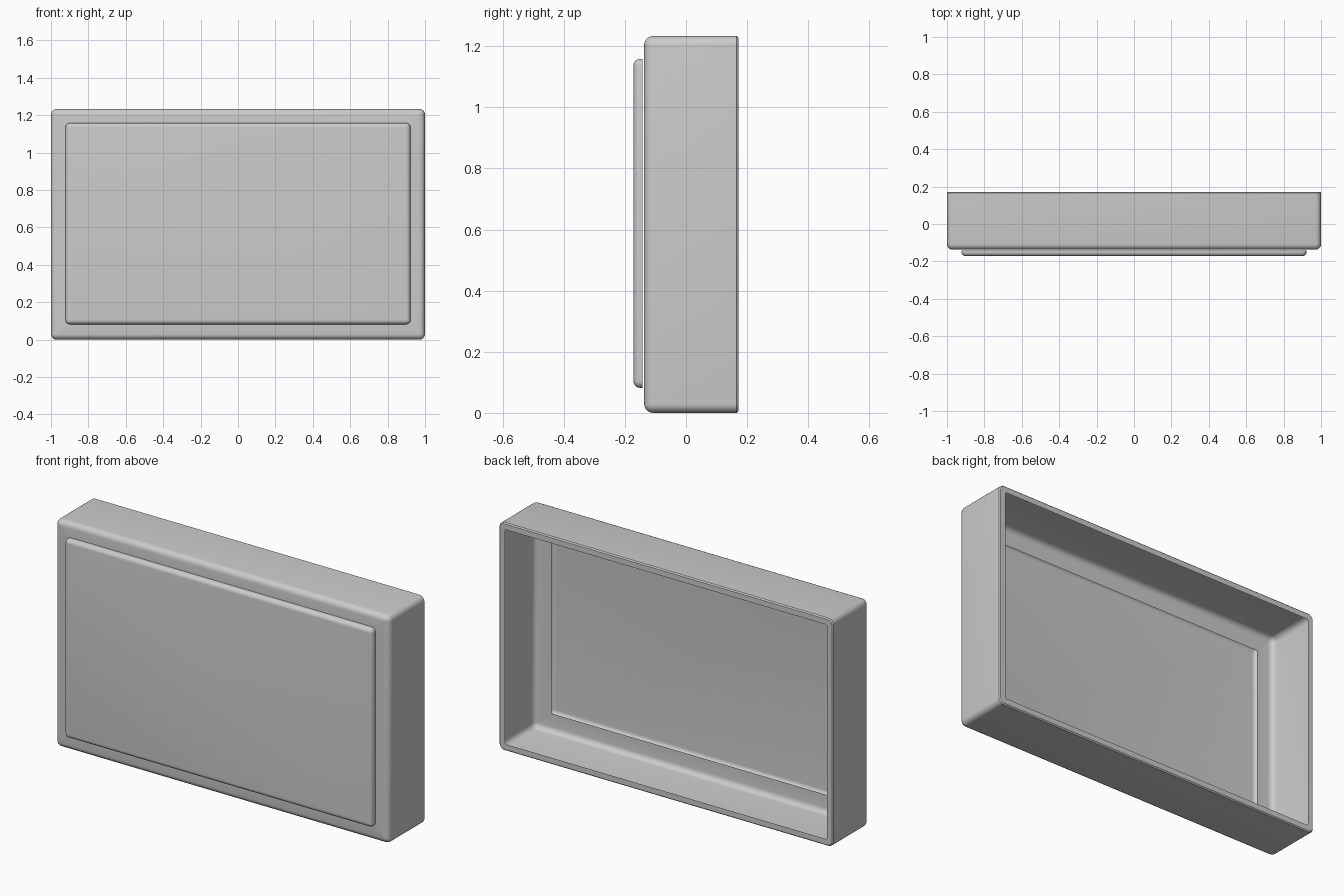
import bpy, bmesh
from math import sin, cos, pi

if "Cube" in bpy.data.objects:
    bpy.data.objects.remove(bpy.data.objects["Cube"])

SEG = 5  # corner segments


def ring(bm, hx, z0, z1, inset, y, rad):
    """One rounded-rectangle loop in the xz plane at depth y."""
    r = max(rad - inset, 0.008)
    x, lo, hi = hx - inset - r, z0 + inset + r, z1 - inset - r
    corners = [(x, hi, 0), (-x, hi, 1), (-x, lo, 2), (x, lo, 3)]
    return [bm.verts.new((cx + r * cos((q + i / SEG) * pi / 2), y,
                          cz + r * sin((q + i / SEG) * pi / 2)))
            for cx, cz, q in corners for i in range(SEG + 1)]


def shell(name, hx, z0, z1, profile, rad, cap=False):
    """Sheet lofted through rings given as (inset, y), back to front."""
    bm = bmesh.new()
    loops = [ring(bm, hx, z0, z1, ins, y, rad) for ins, y in profile]
    n = len(loops[0])
    for a, b in zip(loops, loops[1:]):
        for i in range(n):
            j = (i + 1) % n
            bm.faces.new((a[i], a[j], b[j], b[i]))
    if cap:
        bm.faces.new(loops[-1])
    bmesh.ops.recalc_face_normals(bm, faces=bm.faces)
    me = bpy.data.meshes.new(name)
    bm.to_mesh(me)
    bm.free()
    ob = bpy.data.objects.new(name, me)
    bpy.context.collection.objects.link(ob)
    bpy.ops.object.select_all(action='DESELECT')
    ob.select_set(True)
    bpy.context.view_layer.objects.active = ob
    bpy.ops.object.shade_smooth_by_angle(angle=0.7)
    return ob


def fillet(y_front, r):
    """Rounded front edge, from the side wall onto the front."""
    return [(r * (1 - cos(t)), y_front + r * (1 - sin(t)))
            for t in (k / SEG * pi / 2 for k in range(SEG + 1))]


# Open-backed housing: narrow back lip, side walls, front frame with opening
housing = [(0.036, 0.172), (0.006, 0.172), (0.0, 0.166)]
housing += fillet(-0.137, 0.03) + [(0.10, -0.137)]
shell("housing", 1.0, 0.0, 1.233, housing, 0.03)

# Raised front panel, a shallow rounded tray just ahead of the frame
panel = [(0.0, -0.142)] + fillet(-0.172, 0.022)
shell("front_panel", 0.922, 0.082, 1.158, panel, 0.022, cap=True)
